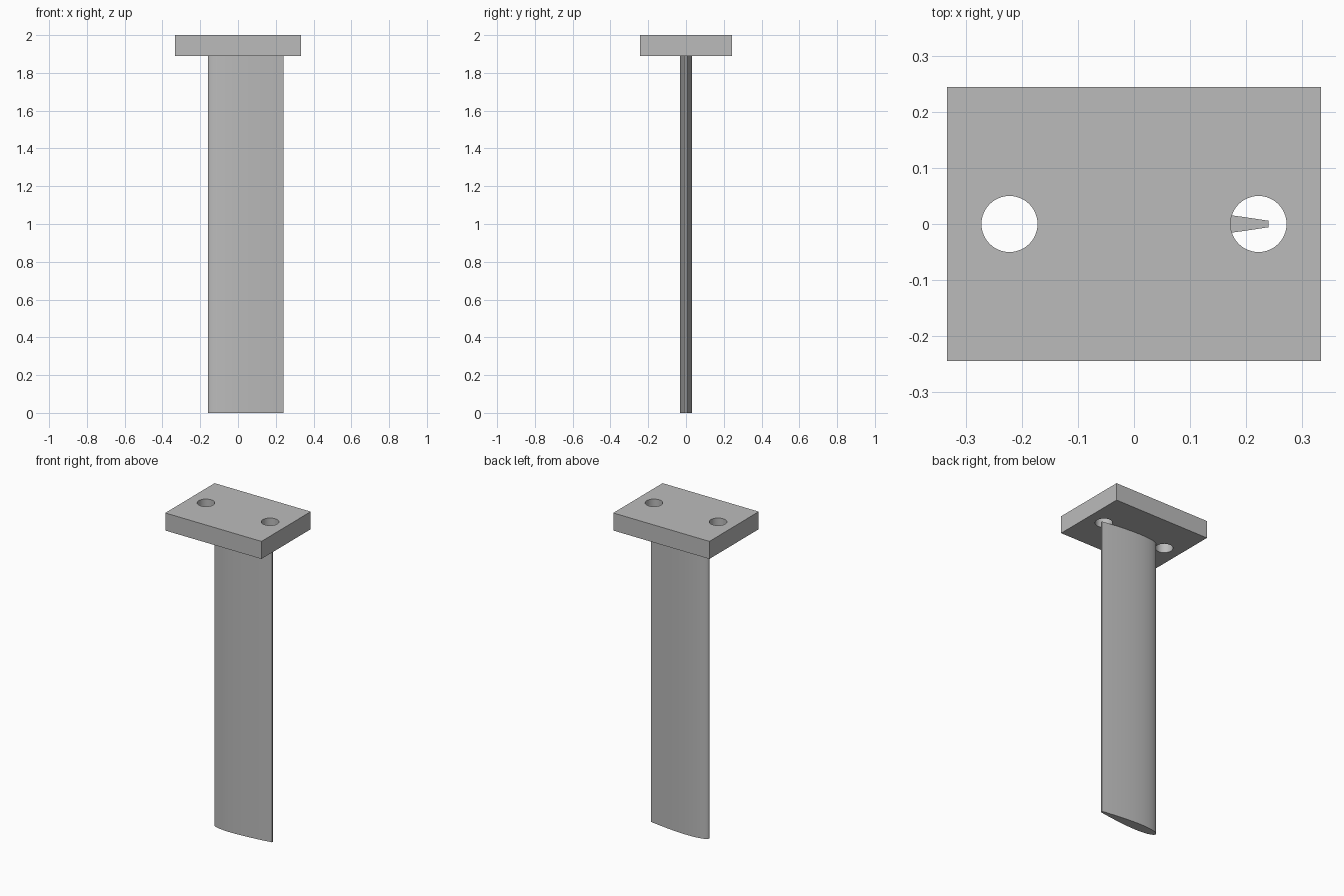
import bpy
import bmesh
import math

cube = bpy.data.objects.get("Cube")
if cube:
    bpy.data.objects.remove(cube, do_unlink=True)

grey = bpy.data.materials.new("plain_grey")
grey.use_nodes = True
COLOUR = (0.5, 0.5, 0.5, 1)
grey.diffuse_color = COLOUR
grey.node_tree.nodes["Principled BSDF"].inputs["Base Color"].default_value = COLOUR

PLATE_BOTTOM, TOP = 1.89, 2.0


def prism(name, outline, z0, z1):
    """Extrude a closed outline of (x, y) points from z0 to z1."""
    bm = bmesh.new()
    base = bm.faces.new([bm.verts.new((x, y, z0)) for x, y in outline])
    out = bmesh.ops.extrude_face_region(bm, geom=[base], use_keep_orig=True)
    verts = [v for v in out["geom"] if isinstance(v, bmesh.types.BMVert)]
    bmesh.ops.translate(bm, verts=verts, vec=(0, 0, z1 - z0))
    bmesh.ops.recalc_face_normals(bm, faces=bm.faces)
    mesh = bpy.data.meshes.new(name)
    bm.to_mesh(mesh)
    bm.free()
    mesh.materials.append(grey)
    obj = bpy.data.objects.new(name, mesh)
    bpy.context.collection.objects.link(obj)
    return obj


# Mounting plate with two bolt holes
hx, hy = 0.333, 0.244
plate = prism("mounting_plate", [(-hx, -hy), (hx, -hy), (hx, hy), (-hx, hy)],
              PLATE_BOTTOM, TOP)
for side, x in (("right", -0.222), ("left", 0.222)):
    circle = [(x + 0.05 * math.cos(a), 0.05 * math.sin(a))
              for a in (math.tau * i / 48 for i in range(48))]
    cutter = prism(side + "_hole_cutter", circle, PLATE_BOTTOM - 0.1, TOP + 0.1)
    cutter.hide_render = True
    cutter.hide_set(True)
    cut = plate.modifiers.new(side + "_hole", 'BOOLEAN')
    cut.operation = 'DIFFERENCE'
    cut.solver = 'EXACT'
    cut.object = cutter

# Strut: symmetric foil section with a blunt, cut-off trailing edge
CHORD, LENGTH, THICKNESS, NOSE, STEPS = 0.43, 0.4, 0.15, -0.16, 28


def half_thickness(d):
    t = d / CHORD
    return 5 * THICKNESS * CHORD * (0.2969 * math.sqrt(t) - 0.126 * t
                                    - 0.3516 * t**2 + 0.2843 * t**3 - 0.1015 * t**4)


stations = [LENGTH * (1 - math.cos(math.pi / 2 * i / STEPS)) for i in range(STEPS + 1)]
upper = [(NOSE + d, half_thickness(d)) for d in stations]
lower = [(x, -y) for x, y in reversed(upper[1:])]
strut = prism("foil_strut", upper + lower, 0, PLATE_BOTTOM)

# Smooth the curved walls, keep the corners sharp
for obj in (plate, strut):
    bpy.ops.object.select_all(action='DESELECT')
    obj.select_set(True)
    bpy.context.view_layer.objects.active = obj
    if obj is plate:
        for name in [m.name for m in plate.modifiers]:
            bpy.ops.object.modifier_apply(modifier=name)
    bpy.ops.object.shade_smooth_by_angle(angle=math.radians(30))
for name in ("right_hole_cutter", "left_hole_cutter"):
    bpy.data.objects.remove(bpy.data.objects[name], do_unlink=True)
